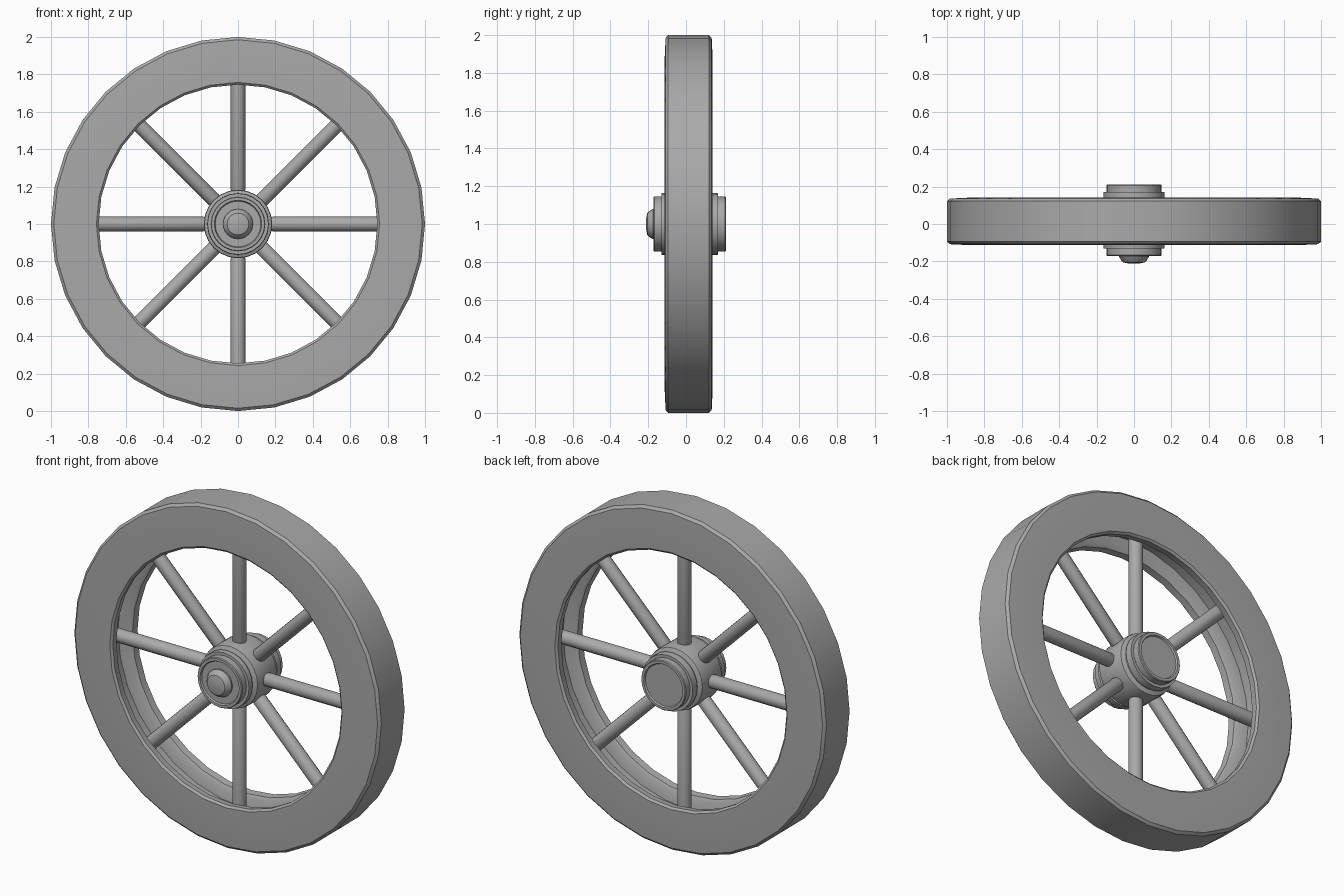
import bpy, bmesh, math
from mathutils import Matrix

cube = bpy.data.objects.get("Cube")
if cube:
    bpy.data.objects.remove(cube, do_unlink=True)

CENTRE_Z = 1.0
MID_Y = 0.014

grey = bpy.data.materials.new("plain_grey")
grey.use_nodes = True
colour = (0.4, 0.4, 0.4, 1)
grey.diffuse_color = colour
grey.node_tree.nodes["Principled BSDF"].inputs["Base Color"].default_value = colour


def finish(name, bm, angle=35):
    bmesh.ops.recalc_face_normals(bm, faces=bm.faces)
    mesh = bpy.data.meshes.new(name)
    bm.to_mesh(mesh)
    bm.free()
    mesh.materials.append(grey)
    obj = bpy.data.objects.new(name, mesh)
    bpy.context.collection.objects.link(obj)
    bpy.ops.object.select_all(action='DESELECT')
    obj.select_set(True)
    bpy.context.view_layer.objects.active = obj
    bpy.ops.object.shade_smooth_by_angle(angle=math.radians(angle))
    return obj


def lathe(name, profile, sides, closed=False):
    """Turn a (radius, y) profile around the axle."""
    bm = bmesh.new()
    rings = []
    for r, y in profile:
        if r == 0:
            rings.append([bm.verts.new((0, y, CENTRE_Z))] * sides)
        else:
            rings.append([bm.verts.new((r * math.sin(a), y, CENTRE_Z + r * math.cos(a)))
                          for a in (math.tau * i / sides for i in range(sides))])
    pairs = list(zip(rings, rings[1:]))
    if closed:
        pairs.append((rings[-1], rings[0]))
    for a, b in pairs:
        for i in range(sides):
            j = (i + 1) % sides
            bm.faces.new(dict.fromkeys((a[i], a[j], b[j], b[i])))
    return finish(name, bm)


# Rim: bevelled ring with a channel around its inner side
half = [(0.83, 0.055), (0.765, 0.065), (0.75, 0.075), (0.745, 0.115),
        (0.757, 0.126), (0.88, 0.127), (0.985, 0.122), (1.0, 0.108)]
rim = [(r, MID_Y + y) for r, y in half] + [(r, MID_Y - y) for r, y in reversed(half)]
lathe("rim", rim, 32, closed=True)

# Hub: stepped barrel with a recessed disc at each end
lathe("hub", [
    (0, -0.163), (0.122, -0.163), (0.127, -0.172), (0.142, -0.172), (0.146, -0.167),
    (0.146, -0.130), (0.163, -0.130), (0.165, -0.100), (0.155, -0.095), (0.155, -0.085),
    (0.180, -0.075), (0.183, -0.065), (0.183, 0.095), (0.180, 0.105),
    (0.155, 0.115), (0.155, 0.125), (0.165, 0.130), (0.163, 0.170), (0.146, 0.170),
    (0.146, 0.207), (0.142, 0.212), (0.127, 0.212), (0.122, 0.203), (0, 0.203)], 24)

# Axle cap: low dome on the front
lathe("axle_cap", [(0.078, -0.160), (0.080, -0.174), (0.070, -0.192),
                   (0.058, -0.205), (0.030, -0.211), (0, -0.212)], 24)

# Spokes: eight round bars with softened inner ends
for i in range(8):
    bm = bmesh.new()
    start, end, radius = 0.175, 0.84, 0.039
    bmesh.ops.create_cone(bm, cap_ends=True, segments=16, radius1=radius, radius2=radius,
                          depth=end - start,
                          matrix=Matrix.Translation((0, 0, (start + end) / 2)))
    inner = [e for e in bm.edges if all(v.co.z < start + 0.01 for v in e.verts)]
    bmesh.ops.bevel(bm, geom=inner, offset=0.01, segments=2, profile=0.5, affect='EDGES')
    bm.transform(Matrix.Translation((0, MID_Y, CENTRE_Z))
                 @ Matrix.Rotation(math.tau * i / 8, 4, 'Y'))
    finish(f"spoke_{i + 1}", bm)
